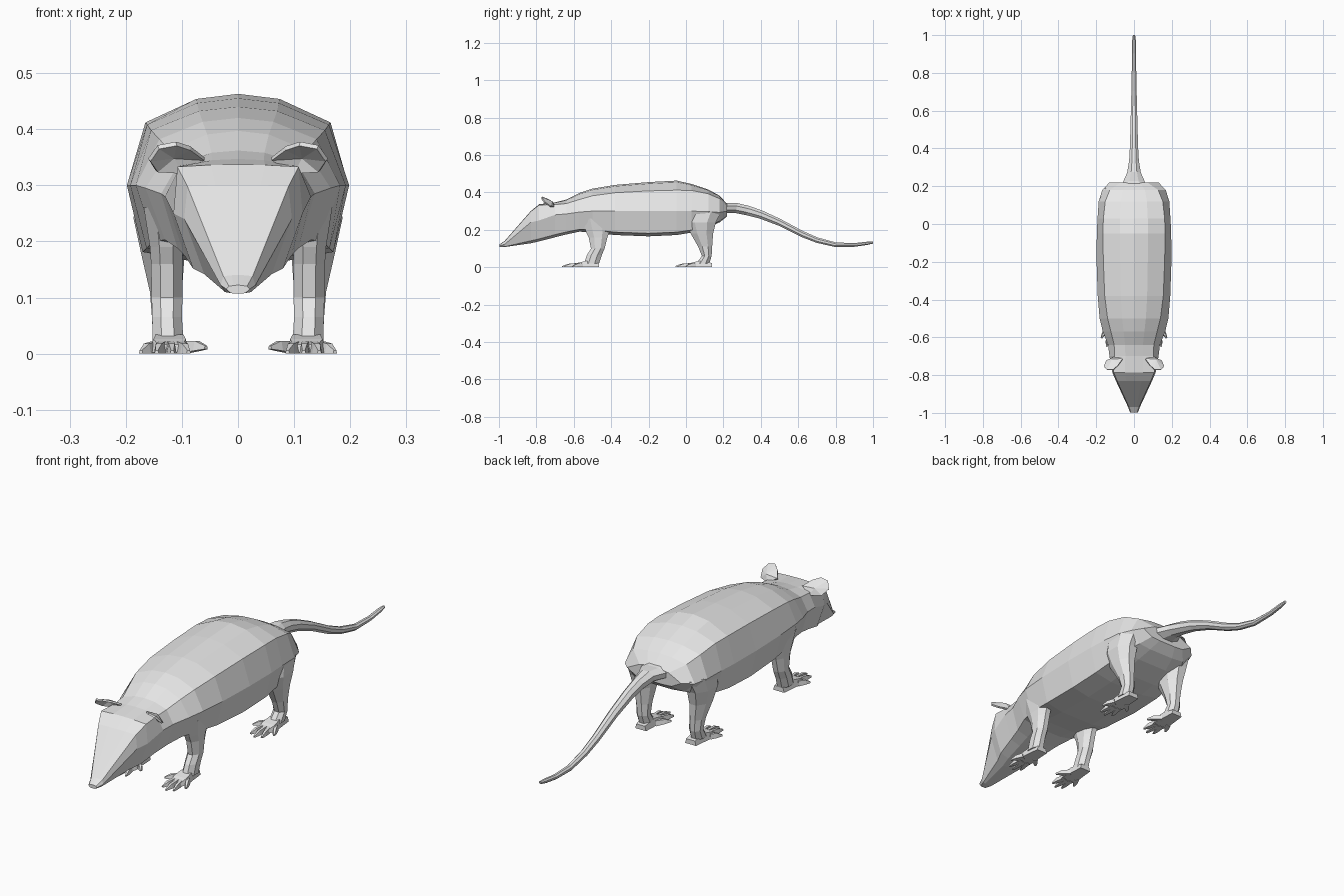
import bpy, bmesh, math
from mathutils import Vector

fur = bpy.data.materials.new("light_grey")
fur.diffuse_color = (0.8, 0.8, 0.8, 1)


def make(name, verts, faces, mirror=False, thickness=0):
    bm = bmesh.new()
    vs = [bm.verts.new(v) for v in verts]
    for f in faces:
        bm.faces.new([vs[i] for i in f])
    bmesh.ops.recalc_face_normals(bm, faces=bm.faces)
    me = bpy.data.meshes.new(name)
    bm.to_mesh(me)
    bm.free()
    me.materials.append(fur)
    ob = bpy.data.objects.new(name, me)
    bpy.context.collection.objects.link(ob)
    if thickness:
        m = ob.modifiers.new("thickness", 'SOLIDIFY')
        m.thickness, m.offset = thickness, 0
    if mirror:
        m = ob.modifiers.new("mirror", 'MIRROR')
        m.use_mirror_merge = False
    return ob


def loft(name, rings, mirror=False):
    n = len(rings[0])
    verts = [p for r in rings for p in r]
    faces = [(k * n + i, k * n + (i + 1) % n, (k + 1) * n + (i + 1) % n, (k + 1) * n + i)
             for k in range(len(rings) - 1) for i in range(n)]
    faces += [tuple(range(n)), tuple(range(len(verts) - n, len(verts)))]
    return make(name, verts, faces, mirror)


def oval(centre, u, v, n=8):
    # n-sided ring whose flat sides touch the half-axes u and v
    c, u, v = Vector(centre), Vector(u), Vector(v)
    k = 1 / math.cos(math.pi / n)
    return [c + k * (u * math.cos(a) + v * math.sin(a))
            for a in [(i + 0.5) * 2 * math.pi / n for i in range(n)]]


# Head and body: y, top z, shoulder x, shoulder z, widest x, widest z, belly x, belly z
stations = [
    (-0.998, .122, .016, .120, .021, .115, .013, .107),
    (-0.97, .140, .026, .138, .031, .122, .023, .108),
    (-0.83, .300, .090, .298, .096, .240, .060, .128),
    (-0.785, .337, .108, .333, .115, .250, .080, .138),
    (-0.70, .347, .102, .335, .130, .280, .095, .160),
    (-0.64, .362, .105, .340, .137, .285, .108, .175),
    (-0.57, .397, .122, .362, .165, .295, .130, .190),
    (-0.50, .420, .140, .382, .182, .300, .150, .187),
    (-0.38, .440, .155, .398, .192, .300, .163, .172),
    (-0.20, .455, .162, .408, .198, .300, .170, .165),
    (-0.05, .463, .165, .412, .197, .300, .170, .172),
    (0.03, .445, .162, .410, .193, .300, .165, .185),
    (0.12, .415, .152, .392, .187, .297, .150, .212),
    (0.18, .382, .128, .366, .168, .293, .120, .240),
    (0.22, .338, .070, .330, .130, .300, .085, .272),
]
rings = []
for y, zt, xs, zs, xw, zw, xl, zb in stations:
    half = [(xs * 0.45, zt - 0.18 * (zt - zs)), (xs, zs), (xw, zw),
            (xl, zb + 0.12 * (zw - zb)), (xl * 0.5, zb)]
    ring = [(0, zt)] + half + [(0, zb)] + [(-x, z) for x, z in reversed(half)]
    rings.append([(x, y, z) for x, z in ring])
loft("body", rings)

# Tail: y, z, half width, half height
tail = [(.17, .315, .085, .035), (.22, .316, .058, .026), (.27, .316, .036, .026),
        (.33, .303, .026, .025), (.40, .282, .022, .022), (.50, .240, .019, .018),
        (.62, .178, .016, .016), (.70, .145, .014, .014), (.80, .120, .012, .012),
        (.90, .119, .011, .010), (.97, .128, .010, .009), (1.0, .132, .006, .006)]
loft("tail", [oval((0, y, z), (w, 0, 0), (0, h * 0.25, h)) for y, z, w, h in tail])

# Legs: z, front y, back y, inner x, outer x
legs = {
    "front_legs": [(.26, -.56, -.40, .095, .168), (.19, -.535, -.41, .099, .157),
                   (.16, -.52, -.42, .099, .155), (.10, -.508, -.435, .099, .154),
                   (.065, -.53, -.45, .10, .153), (.02, -.545, -.465, .097, .152)],
    "hind_legs": [(.30, .00, .19, .08, .183), (.24, .00, .16, .088, .186),
                  (.18, .025, .145, .095, .173), (.11, .065, .14, .10, .157),
                  (.06, .085, .137, .10, .153), (.02, .055, .125, .097, .152)],
}
for name, table in legs.items():
    loft(name, [oval(((xa + xb) / 2, (ya + yb) / 2, z), ((xb - xa) / 2, 0, 0),
                     (0, (yb - ya) / 2, 0)) for z, ya, yb, xa, xb in table], True)

# Feet: a wedge-shaped sole with five spread toes
toes = [(.098, -.535, .057, -.585), (.104, -.58, .088, -.645), (.120, -.585, .117, -.662),
        (.135, -.58, .145, -.65), (.148, -.555, .173, -.605)]
for name, dy in (("front", 0), ("hind", 0.605)):
    sole = [(-.465, .120, .026, .022), (-.53, .122, .031, .034),
            (-.57, .122, .036, .026), (-.60, .120, .028, .016)]
    loft(name + "_feet", [[(x - w, y + dy, 0.002), (x + w, y + dy, 0.002),
                           (x + w * .8, y + dy, h), (x - w * .8, y + dy, h)]
                          for y, x, w, h in sole], True)
    for i, (xa, ya, xb, yb) in enumerate(toes):
        a, b = Vector((xa, ya + dy, 0)), Vector((xb, yb + dy, 0))
        side = Vector((-(b - a).y, (b - a).x, 0)).normalized()
        lift = 0.008 if i == 0 else 0
        toe = []
        for t, w, h in ((0, .010, .022), (.6, .009, .018), (1, .004, .006)):
            c = a.lerp(b, t) + Vector((0, 0, lift * t))
            toe.append([c - side * w, c + side * w, c + side * w * .6 + Vector((0, 0, h)),
                        c - side * w * .6 + Vector((0, 0, h))])
        loft(f"{name}_toe_{i + 1}", toe, True)

# Ears: cupped leaf, rim points around a recessed centre
rim = [(.060, -.715, .347), (.085, -.75, .366), (.110, -.772, .374), (.142, -.772, .368),
       (.158, -.755, .345), (.145, -.725, .325), (.100, -.705, .322)]
cup = (.115, -.718, .350)
make("ears", rim + [cup], [(i, (i + 1) % 7, 7) for i in range(7)], True, 0.008)
